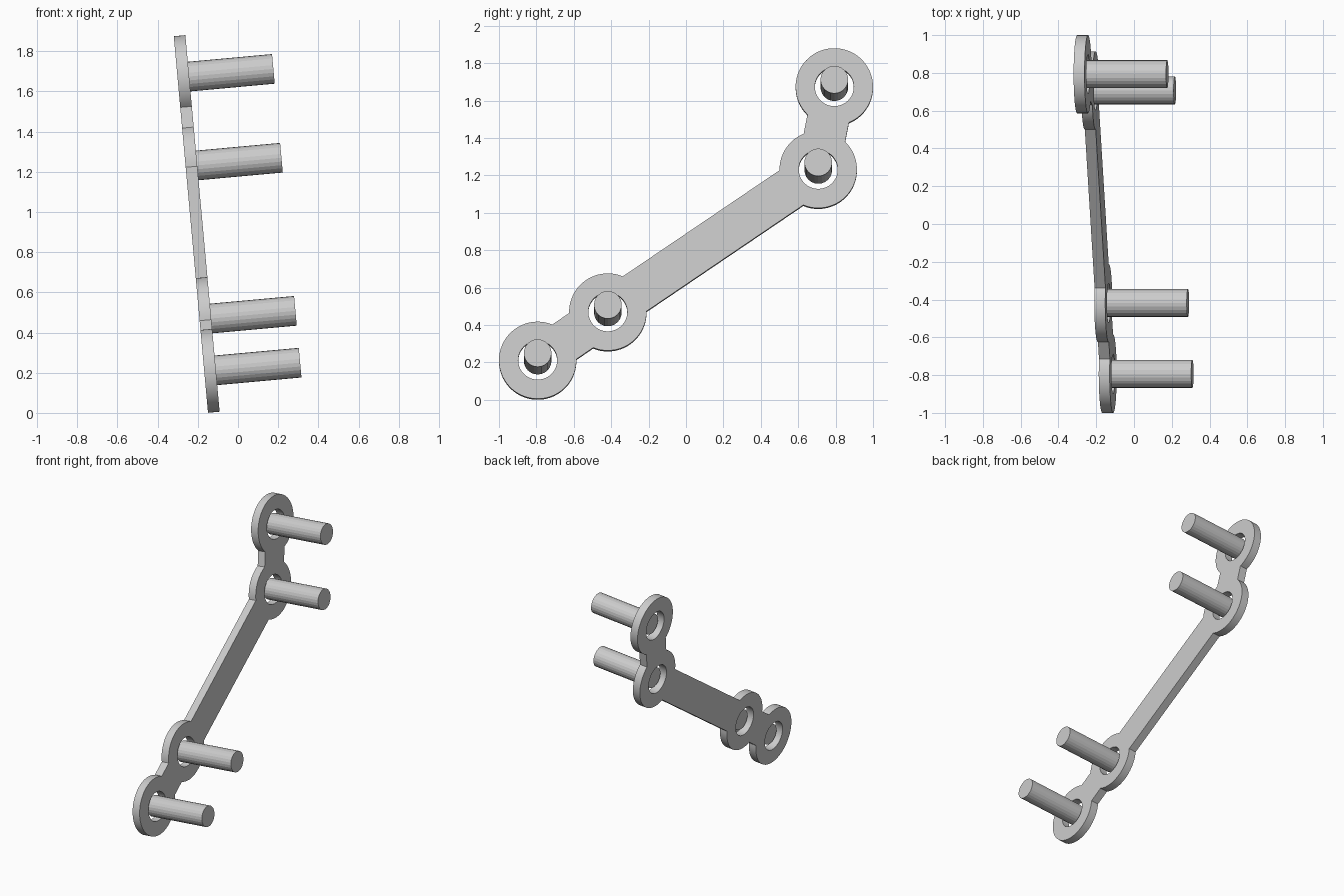
import bpy
from math import sin, cos, asin, atan2, radians, tau, ceil
from mathutils import Matrix, Vector

cube = bpy.data.objects.get("Cube")
if cube:
    bpy.data.objects.remove(cube, do_unlink=True)

# Ring centres in the plane of the plate, and shared sizes
CENTRES = [Vector(p) for p in ((-0.793, 0.21), (-0.418, 0.469), (0.707, 1.234), (0.793, 1.678))]
RING_R, HOLE_R, BAR_HALF = 0.207, 0.104, 0.113
THICK, PIN_R, PIN_LEN = 0.058, 0.074, 0.45
TILT = radians(5.2)

# Plate space: local x runs along y, local y runs up, local z points along the pins
s, c = sin(TILT), cos(TILT)
FRAME = Matrix(((0, -s, c, -0.12), (1, 0, 0, 0), (0, c, s, 0), (0, 0, 0, 1)))


def arc(centre, radius, start, end):
    """Counter-clockwise arc points from start angle to end angle."""
    sweep = (end - start) % tau or tau
    n = max(2, ceil(sweep / (tau / 64)))
    return [centre + radius * Vector((cos(start + sweep * i / n), sin(start + sweep * i / n)))
            for i in range(n + 1)]


def heading(a, b):
    d = b - a
    return atan2(d.y, d.x)


def add_spline(curve, points):
    spline = curve.splines.new('POLY')
    spline.points.add(len(points) - 1)
    for p, q in zip(spline.points, points):
        p.co = (q.x, q.y, 0, 1)
    spline.use_cyclic_u = True


# Outline: up one side of the chain of rings and back down the other
phi = asin(BAR_HALF / RING_R)
walk = CENTRES + CENTRES[-2:0:-1]
outline = []
for i, centre in enumerate(walk):
    before, after = walk[i - 1], walk[(i + 1) % len(walk)]
    outline += arc(centre, RING_R, heading(centre, before) + phi, heading(centre, after) - phi)

# Linked plate with four round holes
curve = bpy.data.curves.new("link_plate", 'CURVE')
curve.dimensions = '2D'
curve.fill_mode = 'BOTH'
curve.extrude = THICK / 2
add_spline(curve, outline)
for centre in CENTRES:
    add_spline(curve, arc(centre, HOLE_R, 0, tau)[:-1])
plate = bpy.data.objects.new("link_plate", curve)
bpy.context.collection.objects.link(plate)
plate.matrix_world = FRAME
bpy.ops.object.select_all(action='DESELECT')
plate.select_set(True)
bpy.context.view_layer.objects.active = plate
bpy.ops.object.convert(target='MESH')
bpy.ops.object.shade_smooth_by_angle(angle=radians(30))

# Loose pins standing in the holes, starting mid-plate
for name, centre in zip(("lowest", "lower", "upper", "highest"), CENTRES):
    bpy.ops.mesh.primitive_cylinder_add(vertices=24, radius=PIN_R, depth=PIN_LEN)
    pin = bpy.context.object
    pin.name = name + "_pin"
    pin.matrix_world = FRAME @ Matrix.Translation((centre.x, centre.y, PIN_LEN / 2))
